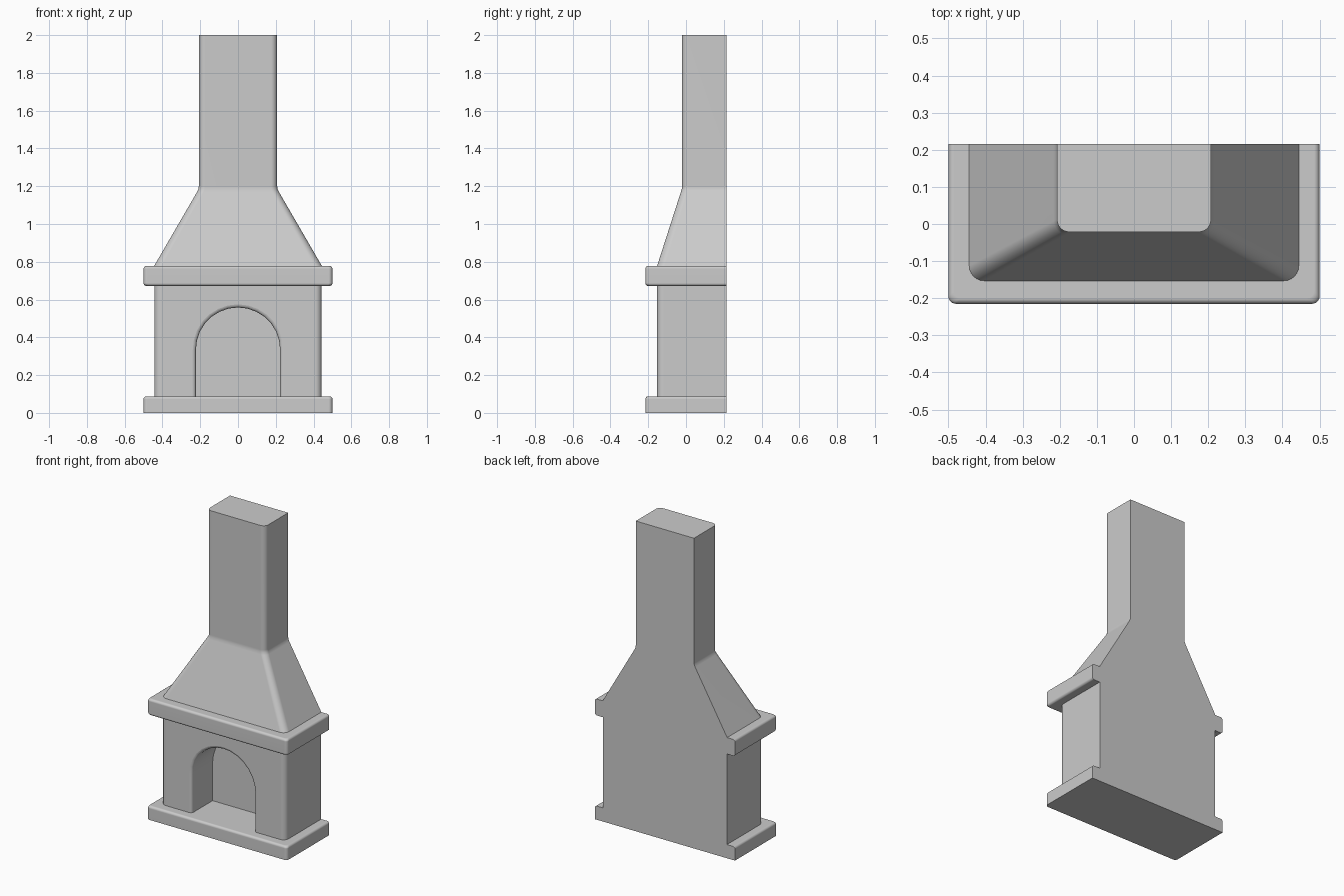
import bpy, bmesh, math

if "Cube" in bpy.data.objects:
    bpy.data.objects.remove(bpy.data.objects["Cube"])

BACK = 0.215
FRONT = -0.153


def plan(half, front, radius, z, steps=6):
    """Plan outline: flat square-cornered back, rounded front corners."""
    right = []
    for i in range(steps + 1):
        a = math.pi / 2 * i / steps
        right.append((half - radius + radius * math.sin(a),
                      front + radius - radius * math.cos(a)))
    right.append((half, BACK))
    left = [(-x, y) for x, y in reversed(right)]
    return [(x, y, z) for x, y in right + left]


def loft(name, rings):
    """Skin a stack of matching outlines and cap both ends."""
    bm = bmesh.new()
    rows = [[bm.verts.new(p) for p in ring] for ring in rings]
    n = len(rows[0])
    for a, b in zip(rows, rows[1:]):
        for i in range(n):
            j = (i + 1) % n
            bm.faces.new((a[i], a[j], b[j], b[i]))
    bm.faces.new(rows[0])
    bm.faces.new(rows[-1])
    bmesh.ops.recalc_face_normals(bm, faces=bm.faces)
    mesh = bpy.data.meshes.new(name)
    bm.to_mesh(mesh)
    bm.free()
    obj = bpy.data.objects.new(name, mesh)
    bpy.context.collection.objects.link(obj)
    return obj


def select(obj):
    bpy.ops.object.select_all(action='DESELECT')
    obj.select_set(True)
    bpy.context.view_layer.objects.active = obj


def smooth(obj):
    select(obj)
    bpy.ops.object.shade_smooth_by_angle(angle=math.radians(35))
    mod = obj.modifiers.new("weighted_normals", 'WEIGHTED_NORMAL')
    mod.keep_sharp = True


def slab(name, z0, z1, round_bottom, r=0.015, steps=4):
    """Rounded shelf; back face stays flat."""
    levels = []
    arc = [math.pi / 2 * i / steps for i in range(steps + 1)]
    if round_bottom:
        levels += [(z0 + r - r * math.cos(a), r - r * math.sin(a)) for a in arc]
    else:
        levels.append((z0, 0))
    levels += [(z1 - r + r * math.sin(a), r - r * math.cos(a)) for a in arc]
    smooth(loft(name, [plan(0.5 - i, -0.215 + i, 0.02, z) for z, i in levels]))


def arch(half, y, spring=0.335, floor=0.0, steps=14):
    """Arched doorway outline in the xz plane."""
    top = [(half * math.cos(math.pi * i / steps), y,
            spring + half * math.sin(math.pi * i / steps)) for i in range(steps + 1)]
    return [(half, y, floor)] + top + [(-half, y, floor)]


# Base and mantel shelves
slab("base_slab", 0.0, 0.088, False)
slab("mantel_shelf", 0.672, 0.778, True)

# Firebox with a round-lipped arched opening
body = loft("firebox", [plan(0.443, FRONT, 0.035, z) for z in (0.088, 0.672)])
half, lip = 0.223, 0.018
rings = [arch(half + lip, -0.3)]
for deg in (4, 25, 45, 65, 90):
    a = math.radians(deg)
    rings.append(arch(half + lip - lip * math.sin(a), FRONT + lip - lip * math.cos(a)))
rings.append(arch(half, 0.06))
cutter = loft("opening_cutter", rings)
cutter.hide_render = True
cut = body.modifiers.new("opening", 'BOOLEAN')
cut.operation = 'DIFFERENCE'
cut.solver = 'EXACT'
cut.object = cutter
select(body)
bpy.ops.object.modifier_apply(modifier=cut.name)
bpy.data.objects.remove(cutter)
smooth(body)

# Tapered hood blending into the straight chimney
smooth(loft("hood_and_chimney", [
    plan(0.444, -0.153, 0.04, 0.778),
    plan(0.2165, -0.027, 0.035, 1.17),
    plan(0.2095, -0.0225, 0.034, 1.185),
    plan(0.2075, -0.0215, 0.033, 1.2),
    plan(0.2075, -0.0215, 0.033, 2.0),
]))
